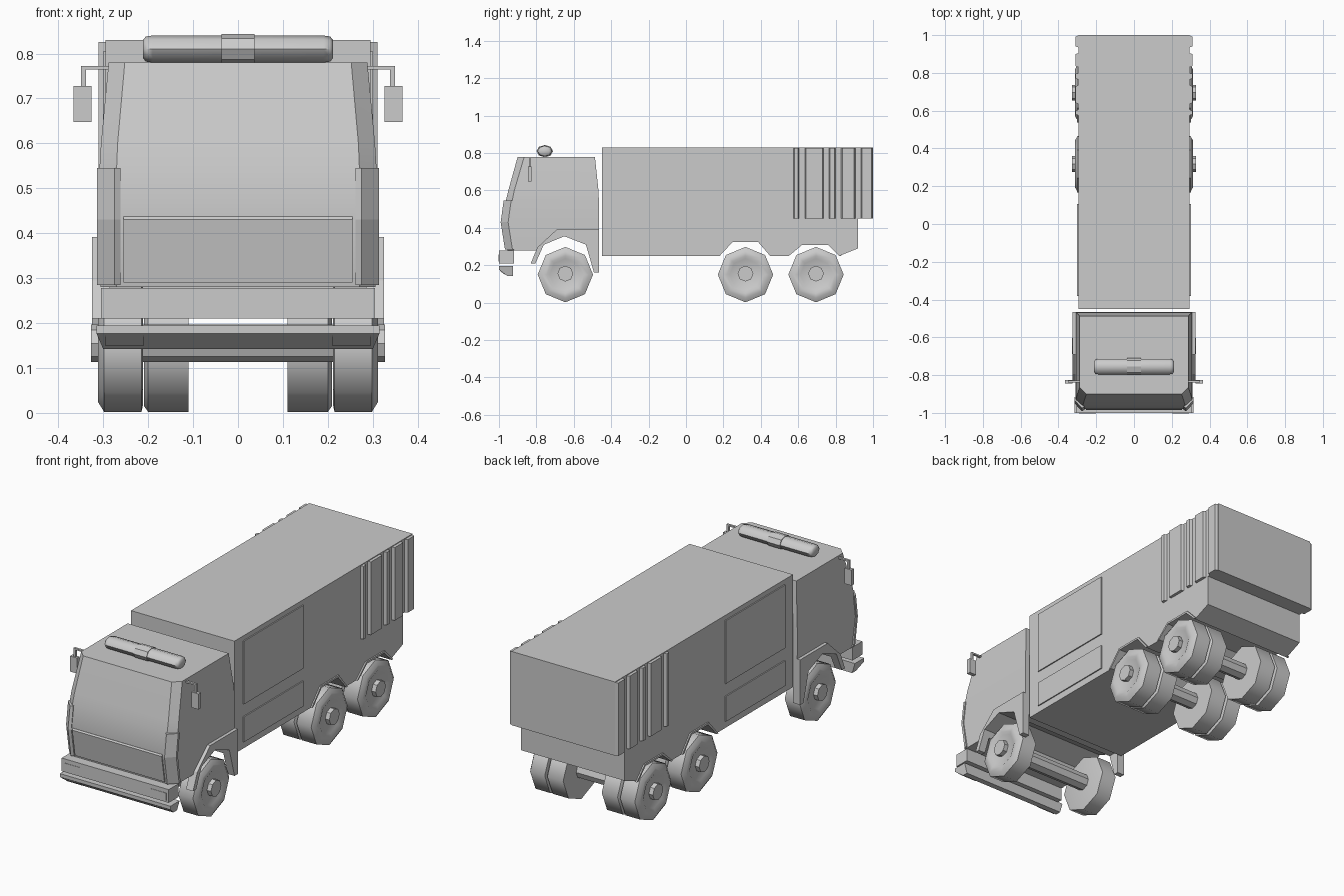
import bpy, bmesh, math

if "Cube" in bpy.data.objects:
    bpy.data.objects.remove(bpy.data.objects["Cube"])

def loft(name, rings, mirror=False, smooth=0):
    """Skin a list of equal-length point rings and cap both ends."""
    bm = bmesh.new()
    vs = [[bm.verts.new(p) for p in r] for r in rings]
    n = len(rings[0])
    for a, b in zip(vs, vs[1:]):
        for i in range(n):
            j = (i + 1) % n
            bm.faces.new((a[i], a[j], b[j], b[i]))
    bm.faces.new(vs[0][::-1])
    bm.faces.new(vs[-1])
    bmesh.ops.recalc_face_normals(bm, faces=bm.faces)
    me = bpy.data.meshes.new(name)
    bm.to_mesh(me)
    bm.free()
    ob = bpy.data.objects.new(name, me)
    bpy.context.collection.objects.link(ob)
    bpy.ops.object.select_all(action='DESELECT')
    bpy.context.view_layer.objects.active = ob
    ob.select_set(True)
    if smooth:
        bpy.ops.object.shade_smooth_by_angle(angle=math.radians(smooth))
    if mirror:
        ob.modifiers.new("Mirror", 'MIRROR').use_mirror_merge = False
    return ob

def prism(name, yz, x0, x1, mirror=False):
    return loft(name, [[(x, y, z) for y, z in yz] for x in (x0, x1)], mirror)

def box(name, x, y, z, mirror=False):
    return prism(name, [(y[0], z[0]), (y[1], z[0]), (y[1], z[1]), (y[0], z[1])], *x, mirror)

def lathe(name, xr, y, z, n=8, sy=1, mirror=False, smooth=0):
    """Revolve an (x, radius) profile around an axis parallel to x."""
    ang = [2 * math.pi * i / n for i in range(n)]
    return loft(name, [[(x, y + sy * r * math.cos(a), z + r * math.sin(a)) for a in ang]
                       for x, r in xr], mirror, smooth)

# Rear body with two wheel arches
prism("cargo_body", [(-.45, .25), (-.45, .83), (1, .83), (1, .45), (.92, .45), (.92, .29),
                     (.82, .25), (.76, .308), (.62, .308), (.55, .25), (.45, .25),
                     (.385, .325), (.25, .325), (.18, .25)], -.295, .295)

# Rims standing around the rear wheel arches
for i, (a, b, c, d, h) in enumerate([(.18, .25, .385, .45, .325), (.55, .62, .76, .82, .308)]):
    prism(f"rear_arch_trim_{i}", [(a, .25), (b, h), (c, h), (d, .25), (d + .012, .25),
                                  (c + .006, h + .01), (b - .006, h + .01), (a - .012, .25)],
          .29, .302, True)

# Side hatch panels and shutter ribs
box("upper_side_panel", (.29, .301), (-.38, .105), (.48, .805), True)
box("lower_side_panel", (.29, .301), (-.38, .105), (.285, .415), True)
for i, y in enumerate([(.575, .605), (.635, .735), (.765, .8), (.83, .905), (.935, .998)]):
    x1 = .31
    loft(f"side_rib_{i}", [
        [(.29, y[0], z), (.295, y[0], z), (x1, y[0] + .006, z), (x1, y[1] - .006, z),
         (.295, y[1], z), (.29, y[1], z)] for z in (.45, .826)], True)

# Cab lofted upward with chamfered front corners
cab_rows = [(.28, .27, -.955, .306, -.92, -.465), (.43, .27, -.98, .309, -.945, -.465),
            (.55, .27, -.962, .308, -.928, -.466), (.6, .268, -.95, .305, -.918, -.468),
            (.78, .252, -.9, .288, -.865, -.487)]
cab = loft("cab", [[(-xf, yf, z), (xf, yf, z), (xs, yc, z), (xs, yb, z), (-xs, yb, z), (-xs, yc, z)]
                   for z, xf, yf, xs, yc, yb in cab_rows], smooth=25)

# Front wheel arch cut through the cab
arch = [(-.805, .21), (-.76, .31), (-.65, .355), (-.535, .31), (-.492, .16)]
cutter = prism("arch_cutter", [(-.805, .1)] + arch + [(-.492, .1)], -.5, .5)
cutter.hide_render = True
bpy.context.view_layer.objects.active = cab
m = cab.modifiers.new("Arch", 'BOOLEAN')
m.operation, m.object, m.solver = 'DIFFERENCE', cutter, 'EXACT'
bpy.ops.object.modifier_apply(modifier="Arch")
bpy.data.objects.remove(cutter)

# Front fenders
prism("front_fender", arch + [(-.465, .16), (-.465, .392), (-.69, .392), (-.795, .295), (-.83, .21)],
      .285, .325, True)

# Front grille panel, bent with the cab nose
prism("front_panel", [(-.963, .29), (-.986, .43), (-.98, .437), (-.94, .437), (-.94, .29)], -.255, .255)

# Corner deflectors
loft("corner_deflector", [[(.262, y, z), (.275, y - .008, z), (.314, y + .032, z),
                           (.314, y + .045, z), (.305, y + .045, z), (.262, y + .008, z)]
                          for z, y in ((.285, -.96), (.43, -.983), (.545, -.967))], True)

# Bumpers and lamps
box("upper_bumper", (-.305, .305), (-1, -.92), (.21, .278))
box("headlamp", (.2, .292), (-1.002, -.98), (.22, .257), True)
loft("lower_bumper", [[(s * (.315 if z > .16 else .3), y, z) for y, z in
                       ((-1, .195), (-.925, .195), (-.925, .142), (-.955, .142), (-1, .177))]
                      for s in (-1, 1)])
prism("fog_lamp", [(-.993, .174), (-.966, .153), (-.968, .149), (-.995, .170)], .21, .295, True)

# Roof beacon bar
lathe("beacon_bar", [(-.212, .02), (-.205, .028), (-.19, .03), (.19, .03), (.205, .028), (.212, .02)],
      -.755, .81, sy=1.35, smooth=50)
lathe("beacon_centre", [(-.037, .033), (.037, .033)], -.755, .81, sy=1.35)

# Door mirrors
box("mirror_arm", (.28, .35), (-.84, -.828), (.764, .772), True)
box("mirror_post", (.338, .35), (-.84, -.828), (.725, .768), True)
box("mirror_head", (.326, .366), (-.845, -.825), (.648, .728), True)

# Wheels and axles, doubled at the rear
outer = [(.212, .135), (.215, .148), (.298, .148), (.312, .125), (.312, .1), (.304, .085)]
inner = [(.11, .148), (.2, .148), (.209, .135)]
for name, y in (("front", -.645), ("middle", .318), ("rear", .695)):
    lathe(name + "_wheel", outer, y, .15, mirror=True, smooth=46)
    if name != "front":
        lathe(name + "_inner_wheel", inner, y, .15, mirror=True, smooth=46)
    lathe(name + "_axle", [(-.327, .042), (.327, .042)], y, .155)
